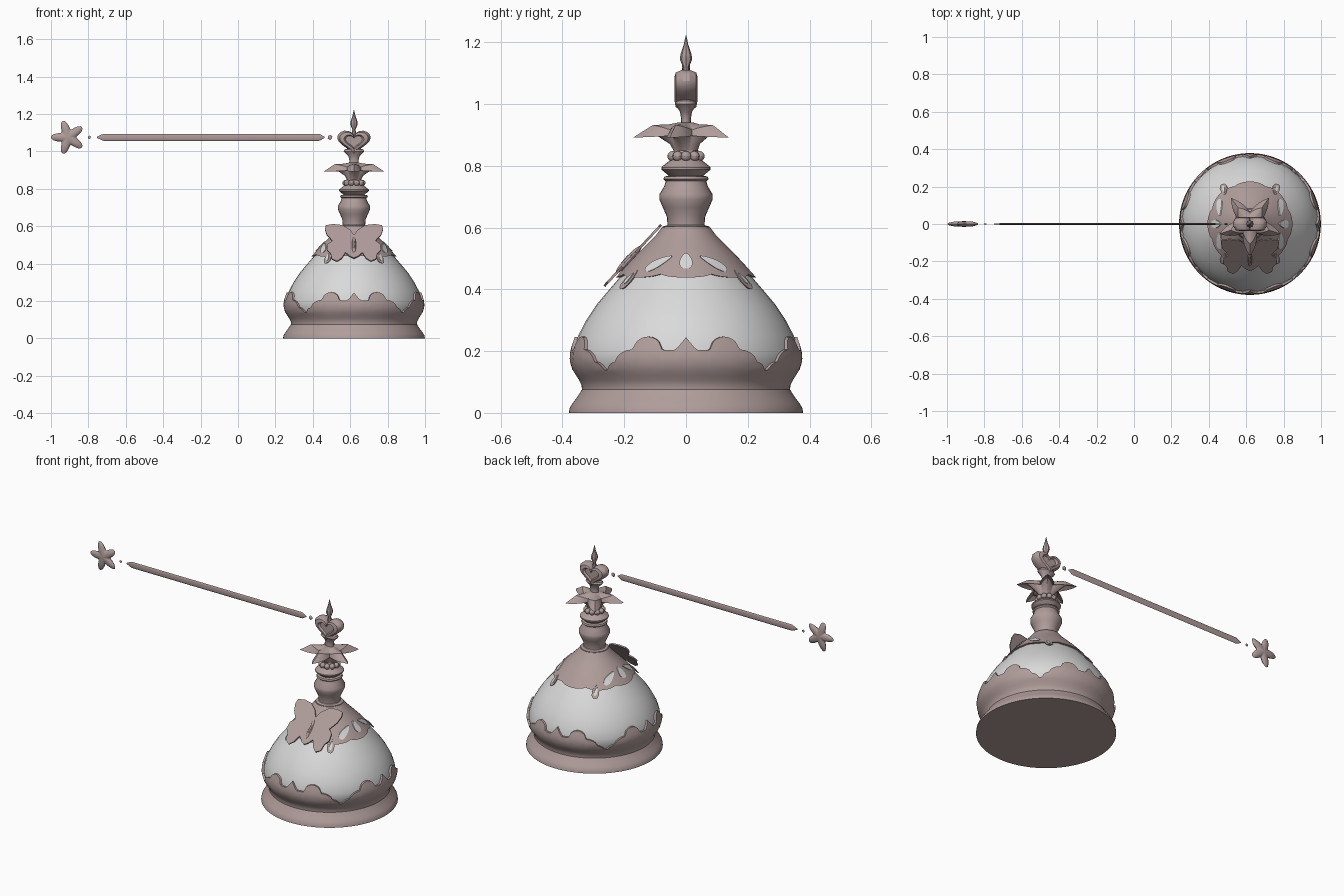
import bpy, bmesh, math

if "Cube" in bpy.data.objects:
    bpy.data.objects.remove(bpy.data.objects["Cube"])

AX = 0.62          # x of the bell axis
ROD_Z = 1.075      # height of the rod
TAU = 2 * math.pi


def material(name, rgb):
    m = bpy.data.materials.new(name)
    m.diffuse_color = (*rgb, 1)
    m.use_nodes = True
    m.node_tree.nodes["Principled BSDF"].inputs["Base Color"].default_value = m.diffuse_color
    return m


TRIM = material("rose_bronze", (0.43, 0.335, 0.325))
SHELL = material("pale_grey", (0.70, 0.70, 0.70))


def finish(name, bm, mat=TRIM, loc=(AX, 0, 0), angle=35):
    bmesh.ops.recalc_face_normals(bm, faces=bm.faces)
    me = bpy.data.meshes.new(name)
    bm.to_mesh(me)
    bm.free()
    me.materials.append(mat)
    ob = bpy.data.objects.new(name, me)
    bpy.context.collection.objects.link(ob)
    ob.location = loc
    bpy.ops.object.select_all(action='DESELECT')
    ob.select_set(True)
    bpy.context.view_layer.objects.active = ob
    bpy.ops.object.shade_smooth_by_angle(angle=math.radians(angle))
    return ob


def skin(bm, rings, cap_start=True, cap_end=True):
    """Join equal-length closed rings of points with quads."""
    vs = [[bm.verts.new(p) for p in r] for r in rings]
    n = len(vs[0])
    for a, b in zip(vs, vs[1:]):
        for i in range(n):
            j = (i + 1) % n
            bm.faces.new((a[i], a[j], b[j], b[i]))
    if cap_start:
        bm.faces.new(vs[0])
    if cap_end:
        bm.faces.new(vs[-1])
    return vs


def ring(r, z, n):
    return [(r * math.cos(TAU * i / n), r * math.sin(TAU * i / n), z) for i in range(n)]


def lathe(name, prof, n=32, mat=TRIM, loc=(AX, 0, 0)):
    bm = bmesh.new()
    skin(bm, [ring(r, z, n) for r, z in prof])
    return finish(name, bm, mat, loc)


def lerp(table, t):
    for (a, p), (b, q) in zip(table, table[1:]):
        if t <= b:
            return p + (q - p) * max(0, t - a) / (b - a)
    return table[-1][1]


# Dome shell: (height, radius)
DOME = [(.08, .32), (.13, .352), (.17, .365), (.2, .364), (.25, .349), (.3, .323), (.35, .29),
        (.4, .248), (.45, .205), (.5, .16), (.55, .11), (.58, .08), (.61, .06)]
lathe("dome", [(r, z) for z, r in DOME], 40, SHELL)

# Base band with a scalloped upper edge, repeated on four quarters
BAND = [(0, .379), (.02, .376), (.05, .353), (.075, .337), (.09, .338), (.11, .348),
        (.14, .368), (.17, .377), (.2, .375), (.25, .359)]


def band_top(a):
    d = abs((math.degrees(a) + 45) % 90 - 45)
    if d < 5:
        return .245 - .008 * d
    if d < 12:
        return .203
    if d < 28:
        return .205 + .042 * max(0, math.sin(math.pi * (d - 12) / 16)) ** .5
    if d < 38:
        return .165 + .04 * max(0, math.cos(math.pi / 2 * (d - 28) / 10)) ** .6
    return .125 + .04 * max(0, math.cos(math.pi / 2 * (d - 38) / 7)) ** .7


N = 180
rows = []
for k in range(16):
    row = []
    for i in range(N):
        a = TAU * i / N
        z = .12 * k / 8 if k <= 8 else .12 + (band_top(a) - .12) * (k - 8) / 6
        r = lerp(BAND, z)
        if k == 15:                       # inner lip of the edge
            z = band_top(a)
            r = lerp(BAND, z) - .02
        row.append((r * math.cos(a), r * math.sin(a), z))
    rows.append(row)
bm = bmesh.new()
skin(bm, rows, True, False)
finish("scalloped_base", bm)

# Upper collar hugging the dome
rows = []
for k in range(8):
    row = []
    for i in range(N):
        a = TAU * i / N
        low = .452 - .014 * abs(math.cos(4 * a)) ** .5
        z = .6 + (low - .6) * min(k, 6) / 6
        r = lerp(DOME, z) + (.012 if k < 7 else -.01)
        row.append((r * math.cos(a), r * math.sin(a), z))
    rows.append(row)
bm = bmesh.new()
skin(bm, rows, True, False)
finish("collar", bm)


def leaf_plate(name, deg, z, length, width, tilt, off, mat):
    """Leaf-shaped plate wrapped on the dome."""
    bm = bmesh.new()
    base, pts = math.radians(deg), []
    for i in range(16):
        t = TAU * i / 16
        u, v = width * math.sin(t) * (1 - .35 * math.cos(t)), length * math.cos(t)
        pts.append((u * math.cos(tilt) - v * math.sin(tilt), u * math.sin(tilt) + v * math.cos(tilt)))

    def wrap(u, v, o):
        r = lerp(DOME, z + v)
        a = base + u / r
        return ((r + o) * math.cos(a), (r + o) * math.sin(a), z + v)
    rim = skin(bm, [[wrap(u, v, o) for u, v in pts] for o in (off - .006, off)], False, False)[1]
    c = bm.verts.new(wrap(0, 0, off))
    for i in range(16):
        bm.faces.new((rim[i], rim[(i + 1) % 16], c))
    finish(name, bm, mat)


# Collar openings and hanging leaves, on both sides
for side in (0, 180):
    leaf_plate("drop_opening", side, .492, .026, .019, 0, .017, SHELL)
    for s in (-1, 1):
        leaf_plate("long_opening", side + s * 29, .485, .042, .014, s * 1.0, .017, SHELL)
        leaf_plate("hanging_leaf", side + s * 53, .432, .032, .018, s * .35, .014, TRIM)
        leaf_plate("leaf_slit", side + s * 53, .435, .019, .007, s * .35, .018, SHELL)

# Butterfly plate leaning on the front of the collar
half = [(.02, .575), (.06, .6), (.11, .606), (.15, .6), (.156, .58), (.145, .55), (.115, .517),
        (.14, .5), (.145, .47), (.125, .45), (.118, .42), (.09, .408), (.065, .425), (.045, .455),
        (.022, .435)]
outline = [(0, .548)] + half + [(0, .425)] + [(-x, z) for x, z in reversed(half)]
bm = bmesh.new()
skin(bm, [[(x, -.083 - (.6 - z) * .93 - d * .7, z + d * .7) for x, z in outline] for d in (0, .008)])
finish("butterfly", bm, angle=20)
bm = bmesh.new()
bmesh.ops.create_uvsphere(bm, u_segments=10, v_segments=8, radius=1)
bmesh.ops.scale(bm, vec=(.012, .012, .06), verts=bm.verts)
body = finish("butterfly_body", bm, loc=(AX, -.185, .497))
body.rotation_euler.x = -math.radians(43)

# Neck: vase-shaped stem with rings
lathe("neck", [(.085, .575), (.076, .59), (.076, .603), (.06, .608), (.062, .635), (.075, .665),
               (.086, .69), (.086, .708), (.07, .735), (.066, .75), (.074, .757), (.07, .765),
               (.056, .768), (.08, .788), (.08, .795), (.055, .815), (.045, .822), (.04, .85)], 24)

# Ring of beads
bm = bmesh.new()
for x, y, z in ring(.046, .831, 10):
    g = bmesh.ops.create_uvsphere(bm, u_segments=10, v_segments=8, radius=.0165)
    bmesh.ops.translate(bm, vec=(x, y, z), verts=g["verts"])
finish("beads", bm)

# Five-petalled flower: a lathe whose radius follows a star, one petal to the front
NP = 60


def petal_ring(core, reach, z, drop):
    out = []
    for i in range(NP):
        a = TAU * i / NP - math.pi / 2
        d = abs((i % 12) - 6) / 6          # 1 at the tip, 0 in the valley
        r = core + reach * d ** 1.4
        out.append((r * math.cos(a), r * math.sin(a), z - drop * d))
    return out


bm = bmesh.new()
skin(bm, [petal_ring(.036, 0, .842, 0), petal_ring(.044, .008, .87, 0), petal_ring(.055, .055, .9, -.008),
          petal_ring(.066, .106, .897, .006), petal_ring(.062, .045, .916, -.016),
          petal_ring(.045, .01, .93, -.004), petal_ring(.025, 0, .94, 0)])
finish("flower", bm, angle=30)


def pillow(name, pts, centre, layers, loc, angle=30):
    """Outline in x,z stacked through y; layers are (scale, y)."""
    cx, cz = centre
    bm = bmesh.new()
    skin(bm, [[(cx + (x - cx) * s, y, cz + (z - cz) * s) for x, z in pts] for s, y in layers])
    return finish(name, bm, loc=loc, angle=angle)


# Heart with its cup and pointed finial
heart = []
for i in range(32):
    t = TAU * i / 32
    heart.append((.0056 * 16 * math.sin(t) ** 3, 1.056 + .0046 * (
        13 * math.cos(t) - 5 * math.cos(2 * t) - 2 * math.cos(3 * t) - math.cos(4 * t))))
pillow("heart", heart, (0, 1.055),
       [(.5, -.026), (.6, -.037), (.85, -.033), (1, -.012), (1, .012), (.85, .033), (.6, .037), (.5, .026)],
       (AX, 0, 0))
cup = lathe("heart_cup", [(.028, .925), (.024, .95), (.03, .975), (.055, 1.0), (.05, 1.01), (.02, 1.02)], 12)
cup.scale.y = .65
lathe("finial", [(.012, 1.06), (.012, 1.1), (.008, 1.115), (.02, 1.145), (.018, 1.16),
                 (.008, 1.19), (.001, 1.222)], 8)

# Flat rod with pointed ends
bm = bmesh.new()
skin(bm, [[(x, y * .22, z) for y, z, _ in ring(r, 0, 12)] for x, r in
          [(-.755, .003), (-.722, .018), (-.715, .019), (.43, .019), (.437, .018), (.462, .003)]])
finish("rod", bm, loc=(0, 0, ROD_Z))

# Small beads at both ends of the rod
for x, r in ((-.795, .009), (.492, .014)):
    bm = bmesh.new()
    bmesh.ops.create_icosphere(bm, subdivisions=1, radius=r)
    bmesh.ops.scale(bm, vec=(1, .4, 1), verts=bm.verts)
    finish("rod_bead", bm, loc=(x, 0, ROD_Z))

# Rounded star
star = []
for i in range(60):
    a = TAU * i / 60
    r = .044 + .048 * max(0, .5 + .5 * math.cos(5 * (a - math.pi))) ** 1.1
    star.append((r * math.cos(a), r * math.sin(a)))
pillow("star", star, (0, 0),
       [(.05, -.015), (.55, -.013), (.85, -.008), (1, 0), (.85, .008), (.55, .013), (.05, .015)],
       (-.908, 0, ROD_Z), 40)
